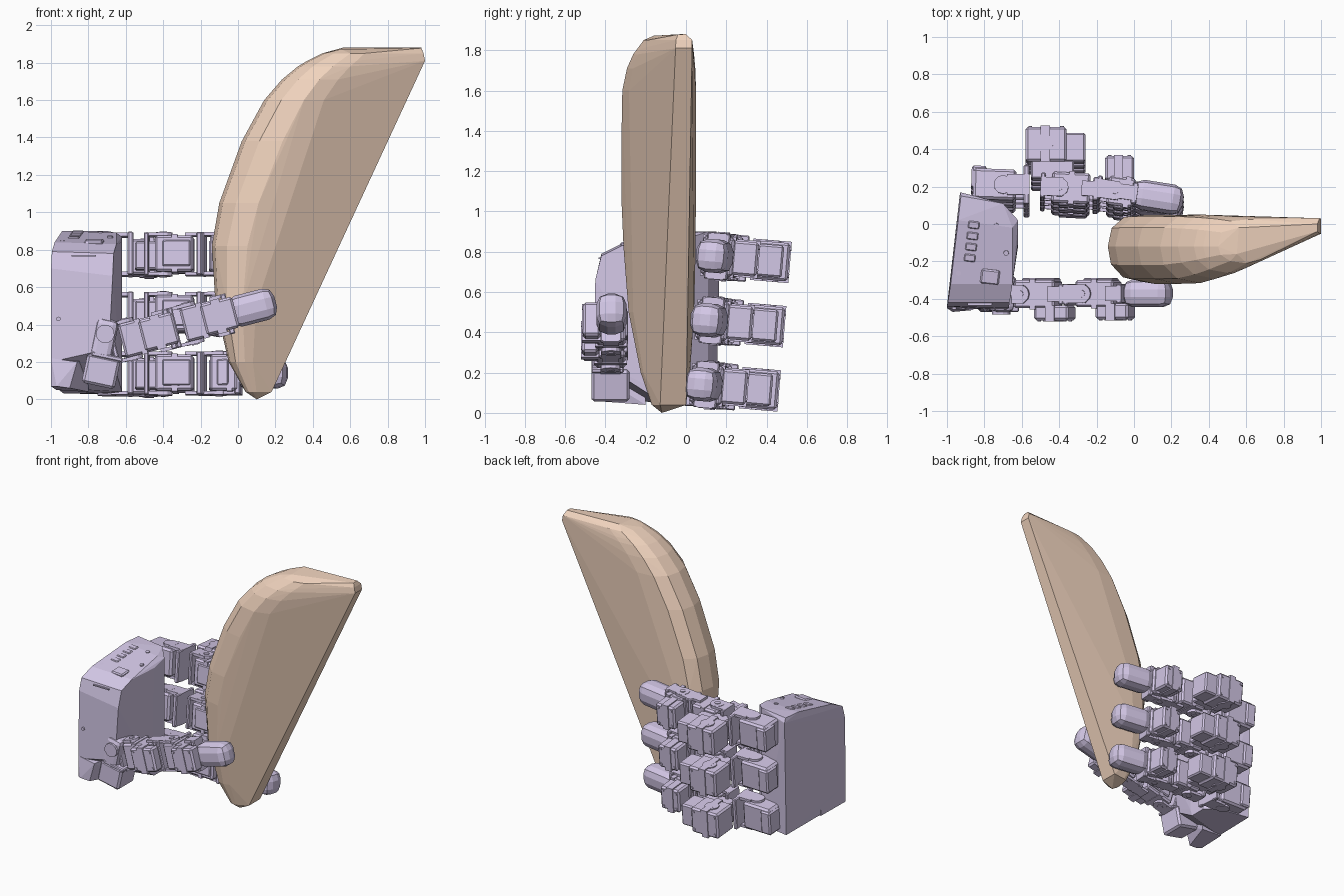
import bpy, bmesh
from math import radians, pi
from mathutils import Matrix, Vector

T = Matrix.Translation
R = Matrix.Rotation


def material(name, rgb):
    m = bpy.data.materials.new(name)
    m.diffuse_color = (*rgb, 1)
    return m


LILAC = material("lilac_plastic", (0.65, 0.57, 0.79))
TAN = material("tan_clay", (0.87, 0.65, 0.51))


def finish(name, bm, mat):
    bmesh.ops.recalc_face_normals(bm, faces=bm.faces)
    me = bpy.data.meshes.new(name)
    bm.to_mesh(me)
    bm.free()
    ob = bpy.data.objects.new(name, me)
    me.materials.append(mat)
    bpy.context.collection.objects.link(ob)
    return ob


def hull(name, pts, mat):
    bm = bmesh.new()
    for p in pts:
        bm.verts.new(p)
    res = bmesh.ops.convex_hull(bm, input=bm.verts)
    junk = {g for k in ("geom_interior", "geom_unused") for g in res[k] if isinstance(g, bmesh.types.BMVert)}
    bmesh.ops.delete(bm, geom=list(junk), context='VERTS')
    bmesh.ops.dissolve_limit(bm, angle_limit=radians(2), verts=bm.verts, edges=bm.edges)
    return finish(name, bm, mat)


def box(bm, M, x, y, z, bev=0.0, seg=1):
    lo, hi = Vector((x[0], y[0], z[0])), Vector((x[1], y[1], z[1]))
    mat = M @ T((lo + hi) / 2) @ Matrix.Diagonal((*(hi - lo), 1))
    vs = bmesh.ops.create_cube(bm, size=1, matrix=mat)["verts"]
    if bev:
        es = list({e for v in vs for e in v.link_edges})
        bmesh.ops.bevel(bm, geom=es, offset=bev, segments=seg, profile=0.5, affect='EDGES')


def disc(bm, M, c, r, h, axis='Z'):
    rot = R(pi / 2, 4, 'X') if axis == 'Y' else Matrix()
    bmesh.ops.create_cone(bm, cap_ends=True, segments=12, radius1=r, radius2=r, depth=h, matrix=M @ T(c) @ rot)


def motor(bm, M, x, y, hw):
    """Servo case: body, raised middle band, screws on the outer cap."""
    box(bm, M, x, y, (-hw, hw), 0.012)
    xm = (x[0] + x[1]) / 2
    box(bm, M, (xm - 0.03, xm + 0.02), (y[0], y[1] + 0.006), (-hw - 0.008, hw + 0.008))
    for xx in (x[0] + 0.025, x[1] - 0.025):
        for s in (-1, 1):
            disc(bm, M, (xx, y[1], s * hw * 0.7), 0.01, 0.014, 'Y')


def segment(bm, M, x, y, hw):
    """Finger link: servo core held by side cheeks and end webs."""
    L = x[1] - x[0]
    ym = (y[0] + y[1]) / 2
    box(bm, M, (x[0] + 0.06, x[0] + 0.06 + L * 0.66), y, (-hw * 0.84, hw * 0.84), 0.012)
    box(bm, M, (x[0], x[0] + 0.025), (y[0] + 0.02, y[1] - 0.01), (-hw, hw), 0.006)
    box(bm, M, (x[1] - 0.03, x[1]), (y[0] + 0.02, y[1] - 0.02), (-hw, hw), 0.006)
    box(bm, M, (x[0] + 0.1, x[1] - 0.06), (y[0] - 0.012, y[0] + 0.02), (-hw * 0.6, hw * 0.6), 0.006)
    for s in (-1, 1):
        zz = sorted((s * hw, s * (hw - 0.018)))
        box(bm, M, (x[0], x[0] + 0.12), (ym - 0.05, ym + 0.05), zz)
        box(bm, M, (x[1] - 0.09, x[1]), (ym - 0.04, ym + 0.04), zz)
        disc(bm, M, (x[0] + 0.1, ym, s * (hw - 0.01)), 0.05, 0.024)
        disc(bm, M, (x[0] + 0.1, ym, s * hw), 0.02, 0.014)
        box(bm, M, (x[0] + 0.15, x[0] + 0.18), (y[0] - 0.006, y[1] + 0.006),
            sorted((s * hw * 0.5, s * hw * 0.88)))


def fingertip(name, M, x, y, hw):
    bm = bmesh.new()
    box(bm, M, x, y, (-hw, hw), 0.055, 2)
    finish(name, bm, LILAC)


# held object: faceted wedge, rounded on one side and straight on the other
levels = [(0.04, 0.04, 0.18, -0.17, -0.01), (0.2, -0.05, 0.26, -0.225, 0.02),
          (0.5, -0.12, 0.395, -0.285, 0.04), (0.82, -0.14, 0.54, -0.31, 0.048),
          (1.05, -0.10, 0.65, -0.32, 0.05), (1.38, 0.02, 0.80, -0.32, 0.05),
          (1.6, 0.14, 0.90, -0.316, 0.05), (1.71, 0.235, 0.95, -0.293, 0.046),
          (1.78, 0.32, 0.985, -0.262, 0.04), (1.81, 0.37, 1.0, -0.24, 0.035), (1.85, 0.45, 0.992, -0.21, 0.025)]
pts = [(0.10, -0.12, 0), (0.55, -0.16, 1.872), (0.56, -0.02, 1.88), (0.98, 0.0, 1.88), (0.98, -0.04, 1.878)]
for z, xl, xr, yf, yb in levels:
    w = xr - xl
    edge = -0.13 + 0.08 * z / 1.85
    mid = -0.12
    for u, y in ((0, mid), (0.025, mid + (yf - mid) * 0.5), (0.12, mid + (yf - mid) * 0.87), (0.28, yf),
                 (0.42, yf + (edge - yf) * 0.13), (1, edge), (1, 0.03 * z / 1.8),
                 (0.3, yb), (0.13, yb - 0.01), (0.03, yb - 0.07)):
        pts.append((xl + u * w, y, z))
hull("held_wedge", pts, TAN)

# palm housing with sloped top
hull("palm_body", [
    (-1, -0.45, 0.2), (-0.69, -0.46, 0.27), (-0.62, -0.12, 0.10), (-0.62, -0.10, 0.04), (-0.62, 0.02, 0.04),
    (-0.70, 0.11, 0.03), (-0.93, 0.15, 0.03), (-0.97, -0.22, 0.06),
    (-1, -0.44, 0.7), (-0.67, -0.45, 0.66), (-0.995, -0.42, 0.79), (-0.665, -0.42, 0.78),
    (-0.98, -0.32, 0.84), (-0.65, -0.32, 0.83), (-0.62, -0.1, 0.84), (-0.62, 0.02, 0.87),
    (-0.93, 0.17, 0.87), (-0.925, 0.15, 0.9), (-0.70, 0.11, 0.9), (-0.65, -0.02, 0.89), (-0.94, 0.02, 0.9)], LILAC)
hull("palm_lower_flap", [(-1, -0.45, 0.22), (-1, -0.45, 0.07), (-0.97, -0.47, 0.07), (-0.9, -0.46, 0.06),
                         (-0.86, -0.46, 0.2), (-0.97, -0.2, 0.05), (-0.8, -0.2, 0.04), (-0.8, -0.2, 0.22),
                         (-0.97, -0.2, 0.22)], LILAC)

# palm top fittings: clips, connector, screw heads and slit on the front
bm = bmesh.new()
slope = T((-0.8, -0.12, 0.868)) @ R(radians(-7), 4, 'Z') @ R(radians(10), 4, 'X')
for y in (-0.07, -0.01, 0.05, 0.11):
    box(bm, slope, (-0.10, -0.04), (y - 0.02, y + 0.02), (-0.02, 0.014), 0.005)
box(bm, slope, (0.0, 0.1), (-0.2, -0.12), (-0.03, 0.012), 0.008)
for x, y in ((-0.12, -0.16), (0.12, -0.02), (0.05, 0.12)):
    disc(bm, slope, (x, y, 0), 0.014, 0.02)
box(bm, Matrix(), (-0.89, -0.76), (-0.435, -0.42), (0.764, 0.772))
disc(bm, Matrix(), (-0.96, -0.446, 0.43), 0.012, 0.02, 'Y')
finish("palm_fittings", bm, LILAC)

# three fingers sharing one slight tilt
pivot = Vector((0, 0.11, 0.46))
tilt = T(pivot) @ R(-0.085, 4, 'X') @ T(-pivot)
for i, z in enumerate((0.14, 0.46, 0.78), 1):
    F = tilt @ T((0, 0, z))
    hw = 0.115
    # knuckle mount on the palm
    bm = bmesh.new()
    K = F @ T((-0.72, 0.185, 0)) @ R(radians(-2), 4, 'Z')
    box(bm, K, (-0.14, 0.09), (-0.09, 0.075), (-0.1, 0.1), 0.014)
    box(bm, K, (-0.15, -0.07), (-0.03, 0.09), (-0.085, 0.085), 0.01)
    box(bm, F, (-0.59, -0.56), (0.07, 0.28), (-hw, hw), 0.006)
    for s in (-1, 1):
        box(bm, F, (-0.68, -0.56), (0.12, 0.23), sorted((s * hw, s * (hw - 0.02))))
        disc(bm, F, (-0.70, 0.175, s * (hw - 0.01)), 0.05, 0.022)
    finish(f"finger_{i}_mount", bm, LILAC)
    # outer knuckle motor
    bm = bmesh.new()
    motor(bm, F, (-0.58, -0.36), (0.30, 0.485), 0.095)
    box(bm, F, (-0.37, -0.26), (0.30, 0.455), (-0.08, 0.08), 0.01)
    box(bm, F, (-0.55, -0.32), (0.21, 0.31), (-0.075, 0.075), 0.008)
    disc(bm, F, (-0.48, 0.40, 0), 0.05, 0.205)
    finish(f"finger_{i}_knuckle_motor", bm, LILAC)
    # links
    bm = bmesh.new()
    A = F @ T((-0.5, 0.165, 0)) @ R(radians(-3), 4, 'Z')
    segment(bm, A, (0, 0.31), (-0.08, 0.085), hw)
    B = F @ T((-0.2, 0.155, 0)) @ R(radians(-8), 4, 'Z')
    segment(bm, B, (0, 0.22), (-0.075, 0.08), hw)
    motor(bm, F, (-0.155, 0.0), (0.2, 0.33), 0.085)
    finish(f"finger_{i}_links", bm, LILAC)
    fingertip(f"finger_{i}_tip", F @ T((0.0, 0.13, 0)) @ R(radians(-9), 4, 'Z'),
              (-0.01, 0.265), (-0.075, 0.085), 0.083)

# thumb base: motor on the lower front corner, upright yoke and horn
bm = bmesh.new()
P = T((-0.73, -0.37, 0.16)) @ R(radians(12), 4, 'Y')
box(bm, P, (-0.09, 0.09), (-0.1, 0.09), (-0.09, 0.07), 0.014)
box(bm, P, (-0.08, 0.04), (-0.1, 0.08), (0.05, 0.27), 0.03, 2)
box(bm, P, (-0.07, 0.1), (-0.1, 0.06), (0.06, 0.085), 0.006)
disc(bm, P, (-0.02, -0.1, 0.19), 0.05, 0.03, 'Y')
finish("thumb_base", bm, LILAC)

# thumb links, mirrored so the motors face outward
H = T((-0.68, -0.365, 0.295)) @ R(radians(-14.5), 4, 'Y') @ Matrix.Diagonal((1, -1, 1, 1))
bm = bmesh.new()
segment(bm, H, (0, 0.34), (-0.065, 0.085), 0.11)
motor(bm, H, (0.17, 0.36), (0.07, 0.15), 0.085)
segment(bm, H, (0.34, 0.66), (-0.065, 0.08), 0.11)
motor(bm, H, (0.51, 0.69), (0.06, 0.145), 0.085)
finish("thumb_links", bm, LILAC)
fingertip("thumb_tip", H, (0.65, 0.91), (-0.07, 0.08), 0.085)
